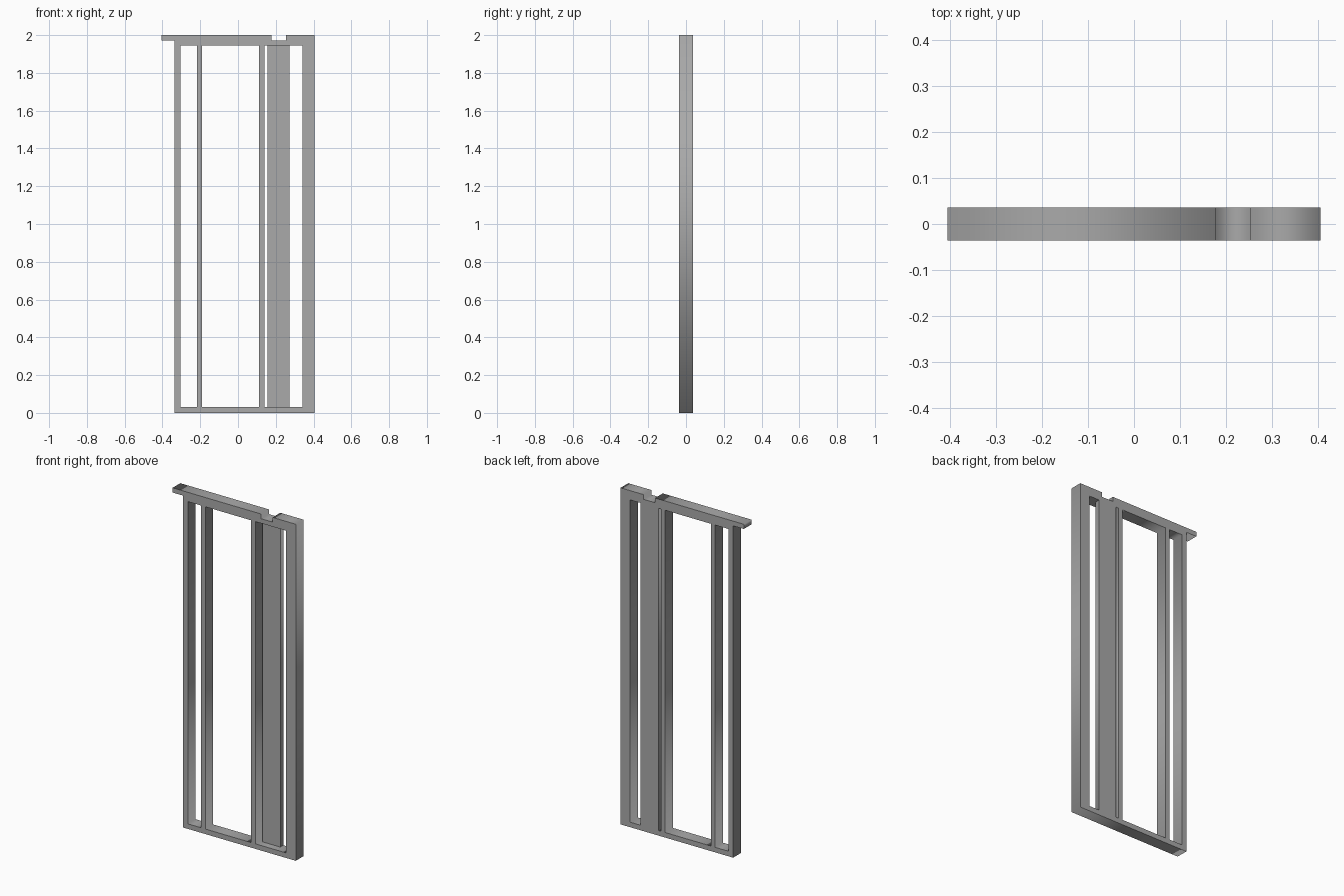
import bpy
import math

cube = bpy.data.objects.get("Cube")
if cube:
    bpy.data.objects.remove(cube, do_unlink=True)

HALF_DEPTH = 0.036
SILL, HEAD = 0.03, 1.945      # inner edges of the bottom and top rails
NOTCH, TOP = 1.972, 2.0

grey = bpy.data.materials.new("plain grey")
grey.use_nodes = True
colour = (0.4, 0.4, 0.4, 1)
grey.diffuse_color = colour
grey.node_tree.nodes["Principled BSDF"].inputs["Base Color"].default_value = colour


def rectangle(x0, x1, z0, z1):
    return [(x0, z0), (x1, z0), (x1, z1), (x0, z1)]


def extruded(name, loops, y0, y1):
    """Fill closed front profiles (inner loops are holes) and extrude from y0 to y1."""
    curve = bpy.data.curves.new(name, "CURVE")
    curve.dimensions = "2D"
    curve.fill_mode = "BOTH"
    curve.extrude = (y1 - y0) / 2
    for loop in loops:
        spline = curve.splines.new("POLY")
        spline.points.add(len(loop) - 1)
        for point, (x, z) in zip(spline.points, loop):
            point.co = (x, z, 0, 1)
        spline.use_cyclic_u = True
    curve.materials.append(grey)
    obj = bpy.data.objects.new(name, curve)
    bpy.context.collection.objects.link(obj)
    obj.rotation_euler.x = math.pi / 2
    obj.location.y = (y0 + y1) / 2
    bpy.ops.object.select_all(action="DESELECT")
    obj.select_set(True)
    bpy.context.view_layer.objects.active = obj
    bpy.ops.object.convert(target="MESH")
    return bpy.context.object


# Frame outline with the overhanging head and the notch in its top edge
outline = [(-0.335, 0), (0.405, 0), (0.405, TOP), (0.253, TOP), (0.253, NOTCH),
           (0.178, NOTCH), (0.178, TOP), (-0.405, TOP), (-0.405, NOTCH), (-0.335, NOTCH)]

# Openings between the uprights
openings = [rectangle(x0, x1, SILL, HEAD)
            for x0, x1 in ((-0.305, -0.217), (-0.19, 0.112), (0.139, 0.342))]
extruded("frame", [outline] + openings, -HALF_DEPTH, HALF_DEPTH)

# Thin board set flush with the back of the frame
extruded("back_board", [rectangle(0.157, 0.273, SILL, HEAD)], 0.007, HALF_DEPTH)
